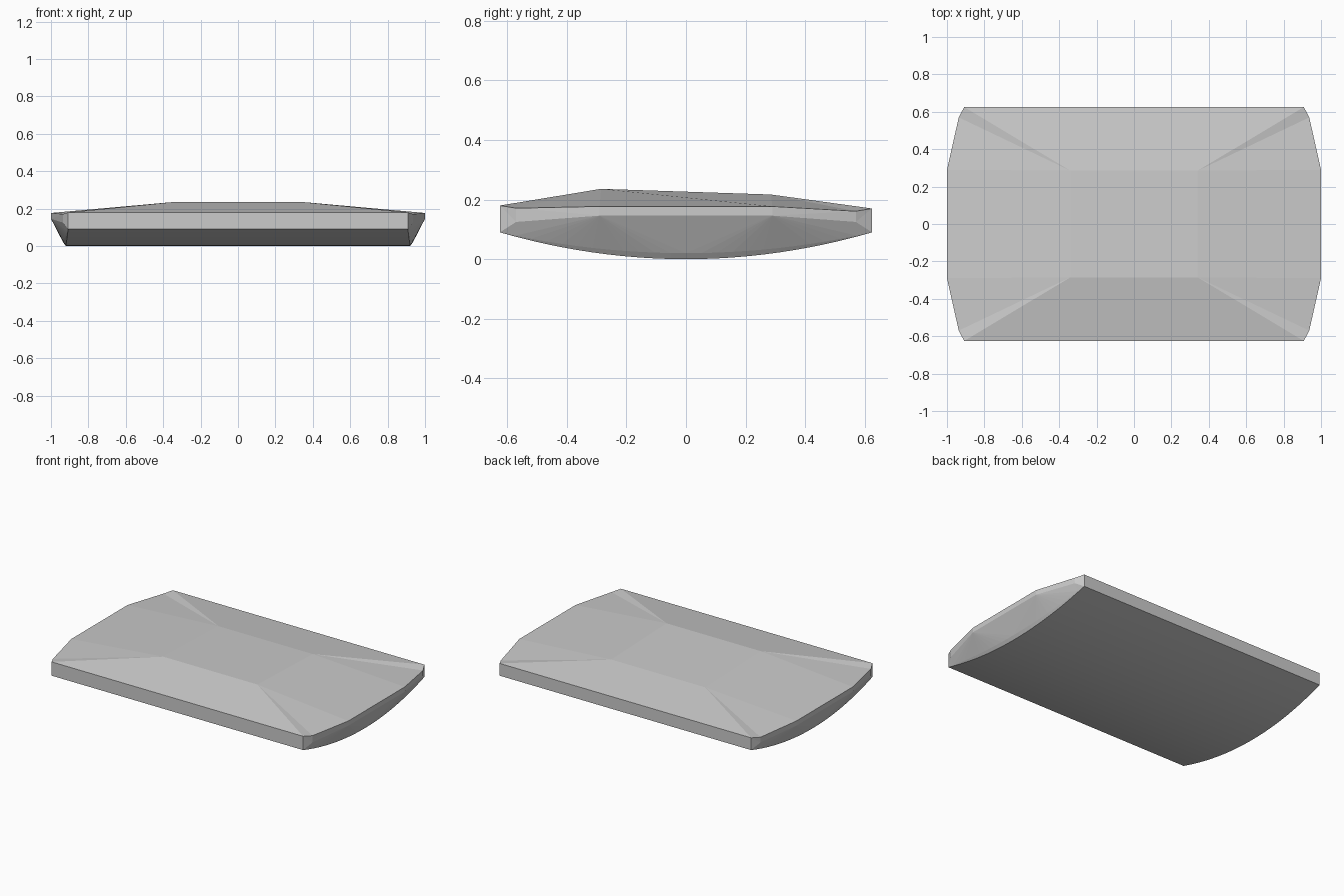
import bpy, bmesh

if "Cube" in bpy.data.objects:
    bpy.data.objects.remove(bpy.data.objects["Cube"])

HALF_Y = 0.625
N = 24  # segments of the curved underside

grey = bpy.data.materials.new("plain grey")
grey.diffuse_color = (0.6, 0.6, 0.6, 1)
grey.use_nodes = True
grey.node_tree.nodes["Principled BSDF"].inputs["Base Color"].default_value = grey.diffuse_color

bm = bmesh.new()


def vert(x, y, z):
    return bm.verts.new((x, y, z))


def face(*vs):
    return bm.faces.new(vs)


# Curved underside: bottom arc and a narrow chamfer arc on each side
ts = [-1 + 2 * i / N for i in range(N + 1)]
bottom, chamfer = {}, {}
for s in (-1, 1):
    bottom[s] = [vert(s * (0.908 + 0.012 * (1 - t * t)), HALF_Y * t, 0.09 * t * t) for t in ts]
    chamfer[s] = [bottom[s][0]] + [
        vert(s * (0.908 + 0.027 * (1 - t * t)), HALF_Y * t, 0.09 * t * t + 0.02 * (1 - t * t))
        for t in ts[1:-1]] + [bottom[s][-1]]
for i in range(N):
    face(bottom[-1][i], bottom[1][i], bottom[1][i + 1], bottom[-1][i + 1]).smooth = True

# Rim points, keyed by side (x) and end (y)
inner, corner, knee, side, knee_low, side_low = ({} for _ in range(6))
for s in (-1, 1):
    for e in (-1, 1):
        k = (s, e)
        inner[k] = vert(s * 0.34, e * 0.285, 0.236 if e < 0 else 0.217)
        corner[k] = vert(s * 0.908, e * HALF_Y, 0.18 if e < 0 else 0.17)
        knee[k] = vert(s * 0.937, e * 0.57, 0.171 if e < 0 else 0.161)
        side[k] = vert(s, e * 0.29, 0.177)
        knee_low[k] = vert(s * 0.935, e * 0.57, 0.125)
        side_low[k] = vert(s, e * 0.29, 0.146)

# Raised centre, then front and back slopes and upright ends
face(inner[-1, -1], inner[1, -1], inner[1, 1], inner[-1, 1])
for e in (-1, 1):
    i = 0 if e < 0 else N
    face(corner[-1, e], corner[1, e], inner[1, e], inner[-1, e])
    face(bottom[-1][i], bottom[1][i], corner[1, e], corner[-1, e])

for s in (-1, 1):
    # Side slope and upright band
    face(inner[s, -1], side[s, -1], side[s, 1], inner[s, 1])
    face(side[s, -1], side_low[s, -1], side_low[s, 1], side[s, 1])
    # Central triangle of the undercut
    face(side_low[s, -1], chamfer[s][N // 2], side_low[s, 1])
    for e in (-1, 1):
        k = (s, e)
        # Top corner facets
        face(inner[k], corner[k], knee[k])
        face(inner[k], knee[k], side[k])
        # Corner walls
        arc = chamfer[s] if e < 0 else chamfer[s][::-1]
        face(corner[k], arc[0], knee_low[k])
        face(corner[k], knee_low[k], knee[k])
        face(knee[k], knee_low[k], side_low[k])
        face(knee[k], side_low[k], side[k])
        # Fan from the band down to the underside
        face(knee_low[k], arc[0], arc[1])
        face(knee_low[k], arc[1], side_low[k])
        for i in range(1, N // 2):
            face(side_low[k], arc[i], arc[i + 1])
    # Chamfer strip along the underside edge
    for i in range(N):
        ring = [bottom[s][i], bottom[s][i + 1], chamfer[s][i + 1], chamfer[s][i]]
        face(*dict.fromkeys(ring))

bmesh.ops.recalc_face_normals(bm, faces=bm.faces)
mesh = bpy.data.meshes.new("faceted_slab")
bm.to_mesh(mesh)
bm.free()
mesh.materials.append(grey)
bpy.context.collection.objects.link(bpy.data.objects.new("faceted_slab", mesh))
